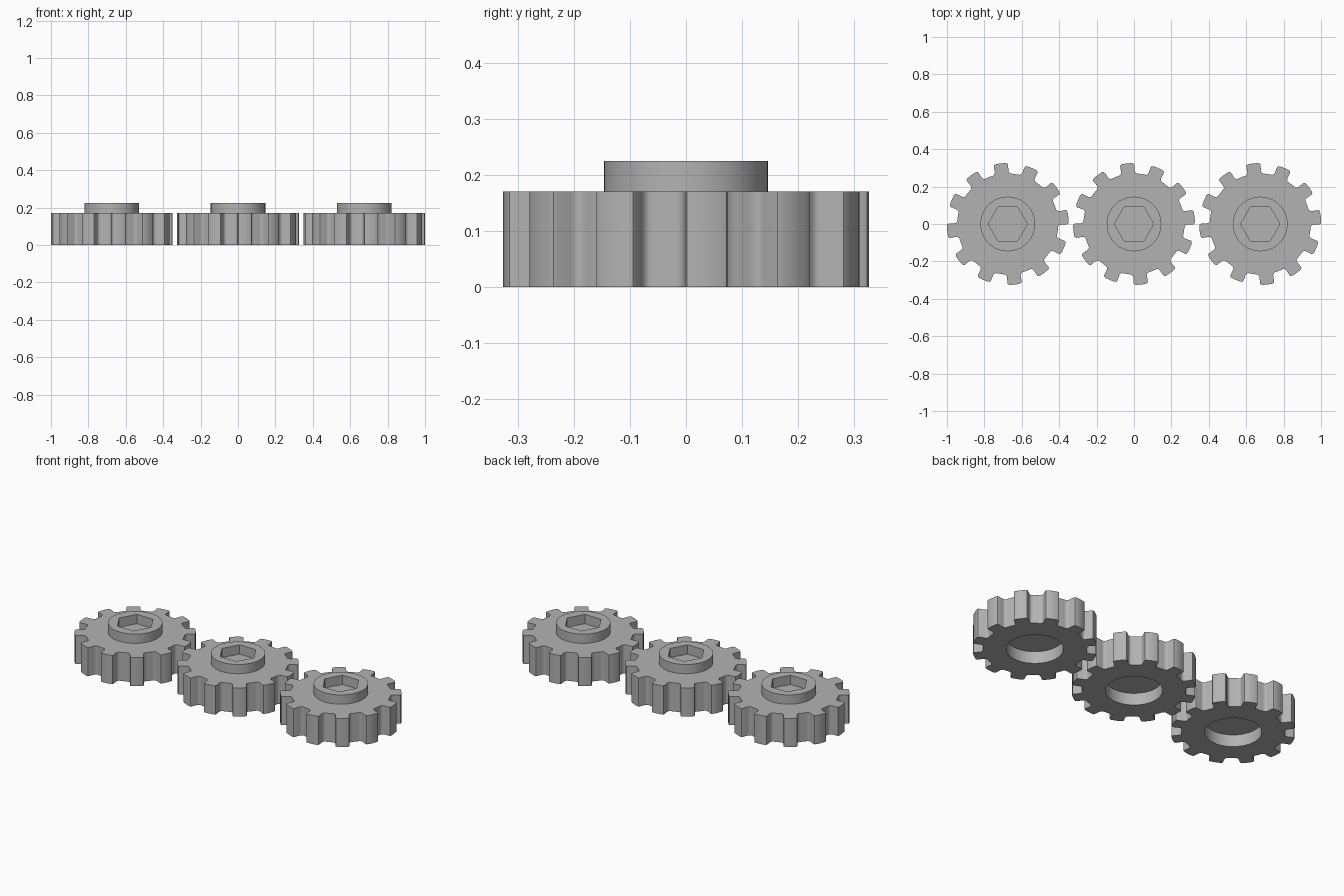
import bpy, bmesh
from math import cos, sin, radians, tau

cube = bpy.data.objects.get("Cube")
if cube:
    bpy.data.objects.remove(cube, do_unlink=True)

TEETH, PITCH = 12, 0.675
BODY_TOP, HUB_TOP, HUB_R = 0.17, 0.225, 0.146
HEX_R, HEX_FLOOR, BORE_TOP = 0.105, 0.17, 0.07

grey = bpy.data.materials.new("grey plastic")
grey.use_nodes = True
colour = (0.45, 0.45, 0.45, 1)
grey.diffuse_color = colour
grey.node_tree.nodes["Principled BSDF"].inputs["Base Color"].default_value = colour


def circle(r, n):
    return [(r * cos(tau * i / n), r * sin(tau * i / n)) for i in range(n)]


def prism(name, outline, z0, z1):
    """Closed solid standing on an outline."""
    bm = bmesh.new()
    base = bm.faces.new([bm.verts.new((x, y, z0)) for x, y in outline])
    top = bmesh.ops.extrude_face_region(bm, geom=[base])["geom"]
    verts = [v for v in top if isinstance(v, bmesh.types.BMVert)]
    bmesh.ops.translate(bm, verts=verts, vec=(0, 0, z1 - z0))
    bmesh.ops.recalc_face_normals(bm, faces=bm.faces)
    mesh = bpy.data.meshes.new(name)
    bm.to_mesh(mesh)
    bm.free()
    mesh.materials.append(grey)
    obj = bpy.data.objects.new(name, mesh)
    bpy.context.collection.objects.link(obj)
    return obj


# Toothed outline: half a tooth as (degrees from tooth centre, radius), mirrored
half_tooth = [(0, 0.326), (4.5, 0.326), (6.3, 0.323), (6.9, 0.317),
              (7.4, 0.285), (8.2, 0.275), (9.8, 0.27), (12.5, 0.27)]
tooth = [(-a, r) for a, r in reversed(half_tooth[1:])] + half_tooth
outline = []
for i in range(TEETH):
    for a, r in tooth:
        t = radians(6.65 + a + i * 360 / TEETH)
        outline.append((r * cos(t), r * sin(t)))

# One gear: toothed body and hub, minus hex socket and underside bore
gear = prism("left_gear", outline, 0, BODY_TOP)
tools = [
    (prism("hub", circle(HUB_R, 64), BODY_TOP - 0.03, HUB_TOP), "UNION"),
    (prism("hex_cutter", circle(HEX_R, 6), HEX_FLOOR, HUB_TOP + 0.1), "DIFFERENCE"),
    (prism("bore_cutter", circle(HUB_R + 0.003, 64), -0.1, BORE_TOP), "DIFFERENCE"),
]
for tool, operation in tools:
    mod = gear.modifiers.new(tool.name, "BOOLEAN")
    mod.operation, mod.object, mod.solver = operation, tool, "EXACT"
    tool.hide_render = True

bpy.context.view_layer.update()
depsgraph = bpy.context.evaluated_depsgraph_get()
mesh = bpy.data.meshes.new_from_object(gear.evaluated_get(depsgraph))
gear.modifiers.clear()
gear.data = mesh
for tool, _ in tools:
    bpy.data.objects.remove(tool, do_unlink=True)

# Smooth the curved walls, keep the corners sharp
bpy.ops.object.select_all(action="DESELECT")
gear.select_set(True)
bpy.context.view_layer.objects.active = gear
bpy.ops.object.shade_smooth_by_angle(angle=radians(35))

# Row of three identical gears
gear.location.x = PITCH
for name, x in (("middle_gear", 0), ("right_gear", -PITCH)):
    copy = gear.copy()
    copy.name = name
    copy.location.x = x
    bpy.context.collection.objects.link(copy)
